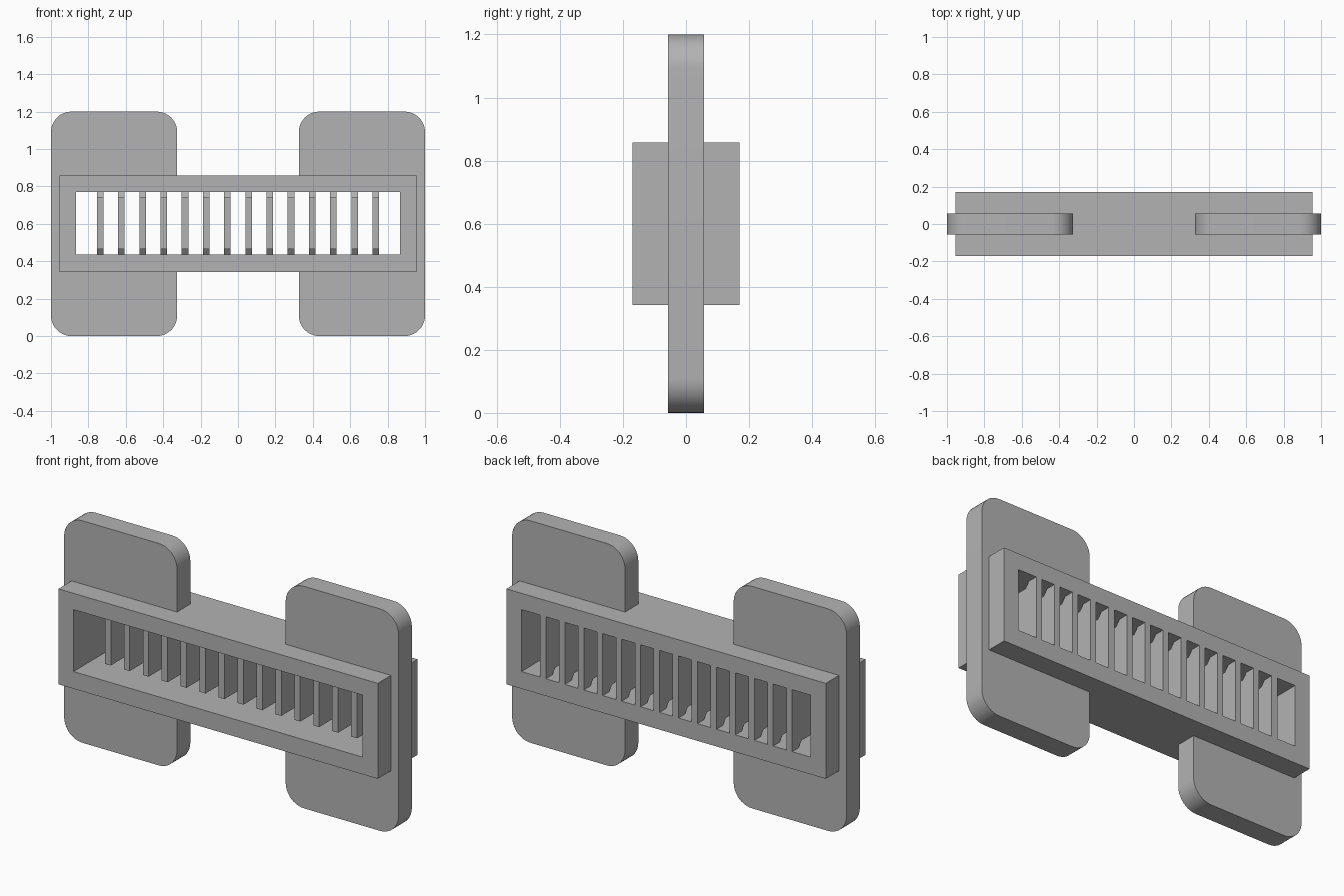
import bpy, bmesh, math

if "Cube" in bpy.data.objects:
    bpy.data.objects.remove(bpy.data.objects["Cube"])

grey = bpy.data.materials.new("mid grey")
grey.diffuse_color = (0.45, 0.45, 0.45, 1)
grey.use_nodes = True
grey.node_tree.nodes["Principled BSDF"].inputs["Base Color"].default_value = grey.diffuse_color

# Main dimensions
PLATE_Y, BODY_Y = 0.057, 0.17
OUT_X, OUT_Z0, OUT_Z1 = 0.955, 0.342, 0.858
WIN_X, WIN_Z0, WIN_Z1 = 0.865, 0.435, 0.77


def finish(name, bm):
    bmesh.ops.recalc_face_normals(bm, faces=bm.faces)
    me = bpy.data.meshes.new(name)
    bm.to_mesh(me)
    bm.free()
    me.materials.append(grey)
    ob = bpy.data.objects.new(name, me)
    bpy.context.collection.objects.link(ob)
    return ob


def prism(name, points, direction):
    """Extrude a flat closed outline along a direction."""
    bm = bmesh.new()
    face = bm.faces.new([bm.verts.new(p) for p in points])
    ext = bmesh.ops.extrude_face_region(bm, geom=[face])
    verts = [v for v in ext["geom"] if isinstance(v, bmesh.types.BMVert)]
    bmesh.ops.translate(bm, verts=verts, vec=direction)
    return finish(name, bm)


def arc(cx, cz, r, start, n=10):
    return [(cx + r * math.cos(math.radians(start + 90 * i / n)),
             cz + r * math.sin(math.radians(start + 90 * i / n))) for i in range(n + 1)]


# Rounded side plates, notched inside the body so the window stays open
R, X0, X1, H = 0.11, 0.325, 1.0, 1.2
outline = (arc(X1 - R, R, R, 270) + arc(X1 - R, H - R, R, 0)
           + arc(X0 + R, H - R, R, 90)
           + [(X0, WIN_Z1 + 0.02), (WIN_X + 0.02, WIN_Z1 + 0.02),
              (WIN_X + 0.02, WIN_Z0 - 0.02), (X0, WIN_Z0 - 0.02)]
           + arc(X0 + R, R, R, 180))
for side, s in (("left", -1), ("right", 1)):
    plate = prism(side + "_plate", [(s * x, -PLATE_Y, z) for x, z in outline],
                  (0, 2 * PLATE_Y, 0))
    bpy.ops.object.select_all(action='DESELECT')
    plate.select_set(True)
    bpy.context.view_layer.objects.active = plate
    bpy.ops.object.shade_smooth_by_angle(angle=math.radians(30))

# Central body: rectangular frame with an open window
bm = bmesh.new()
loops = []
for hx, z0, z1, y in ((OUT_X, OUT_Z0, OUT_Z1, -BODY_Y), (OUT_X, OUT_Z0, OUT_Z1, BODY_Y),
                      (WIN_X, WIN_Z0, WIN_Z1, BODY_Y), (WIN_X, WIN_Z0, WIN_Z1, -BODY_Y)):
    loops.append([bm.verts.new((x, y, z))
                  for x, z in ((-hx, z0), (hx, z0), (hx, z1), (-hx, z1))])
for a in range(4):
    p, q = loops[a], loops[(a + 1) % 4]
    for i in range(4):
        j = (i + 1) % 4
        bm.faces.new((p[i], p[j], q[j], q[i]))
finish("frame", bm)

# Grille fins: flush with the back, recessed at the front, flared at the back ends
COUNT, PITCH, WIDTH = 14, 0.1133, 0.035
GAP = 0.03
profile = [(-0.06, WIN_Z0 + GAP), (0.09, WIN_Z0 + GAP), (0.115, WIN_Z0),
           (BODY_Y, WIN_Z0), (BODY_Y, WIN_Z1), (0.115, WIN_Z1),
           (0.09, WIN_Z1 - GAP), (-0.06, WIN_Z1 - GAP)]
for i in range(COUNT):
    x = (i - (COUNT - 1) / 2) * PITCH - WIDTH / 2
    prism("grille_fin", [(x, y, z) for y, z in profile], (WIDTH, 0, 0))
